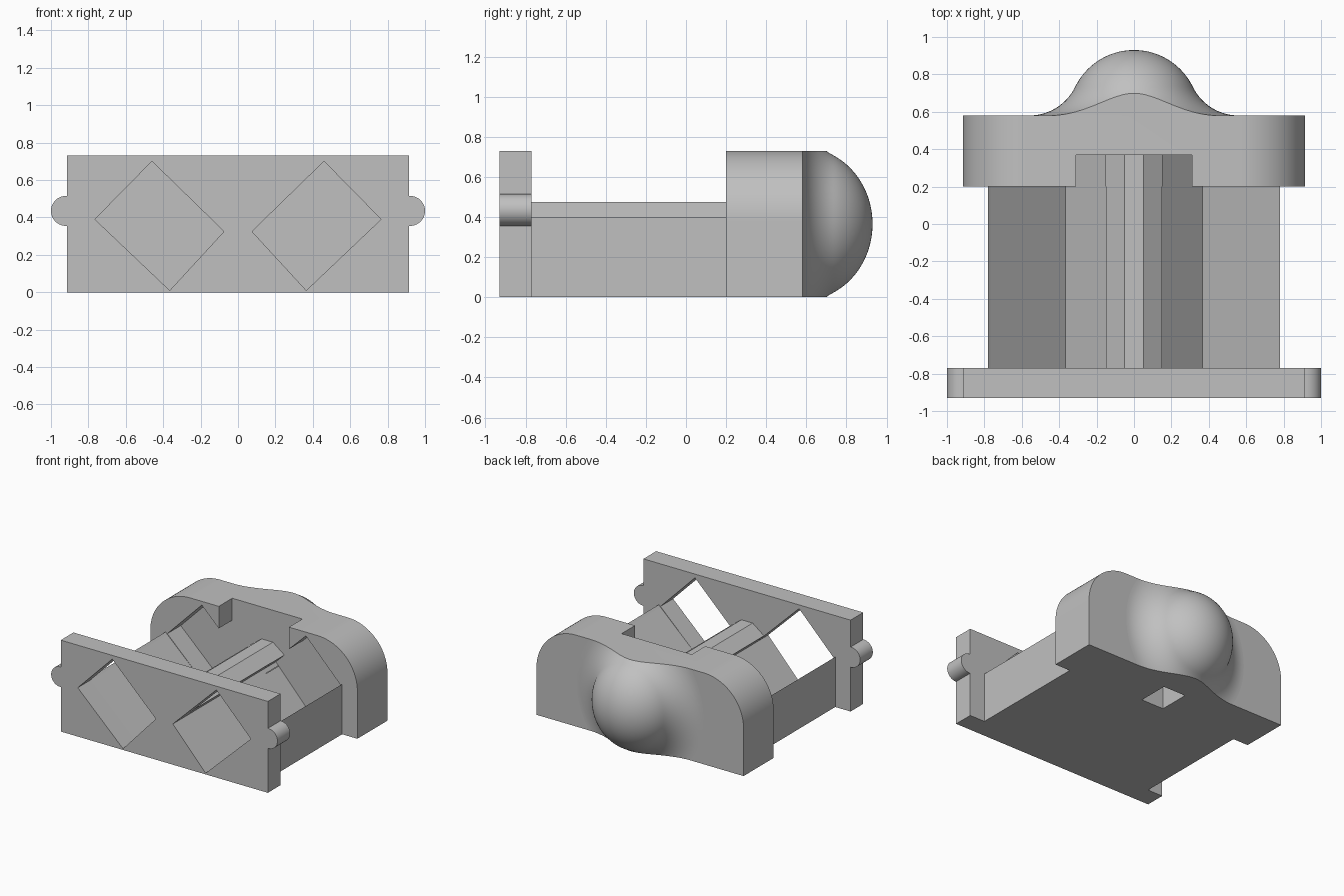
import bpy, bmesh, math
from mathutils import Matrix, Vector

cube = bpy.data.objects.get("Cube")
if cube:
    bpy.data.objects.remove(cube, do_unlink=True)

grey = bpy.data.materials.new("plain_grey")
grey.use_nodes = True
grey.diffuse_color = (0.53, 0.53, 0.53, 1)
grey.node_tree.nodes["Principled BSDF"].inputs["Base Color"].default_value = grey.diffuse_color

H = 0.73      # overall height
W = 0.915     # half width of the end blocks


def finish(bm, name):
    bmesh.ops.recalc_face_normals(bm, faces=bm.faces)
    mesh = bpy.data.meshes.new(name)
    bm.to_mesh(mesh)
    bm.free()
    mesh.materials.append(grey)
    obj = bpy.data.objects.new(name, mesh)
    bpy.context.collection.objects.link(obj)
    return obj


def prism(name, outline, y0, y1):
    """Extrude an x-z outline along y."""
    bm = bmesh.new()
    face = bm.faces.new([bm.verts.new((x, y0, z)) for x, z in outline])
    new = bmesh.ops.extrude_face_region(bm, geom=[face])["geom"]
    bmesh.ops.translate(bm, vec=(0, y1 - y0, 0),
                        verts=[v for v in new if isinstance(v, bmesh.types.BMVert)])
    return finish(bm, name)


def mirrored(half):
    """Complete a right-hand outline with its left-hand reflection."""
    return half + [(-x, z) for x, z in reversed(half)]


def activate(obj):
    bpy.ops.object.select_all(action="DESELECT")
    obj.select_set(True)
    bpy.context.view_layer.objects.active = obj


def smooth(obj):
    activate(obj)
    bpy.ops.object.shade_smooth_by_angle(angle=math.radians(30))


def cut(obj, outline, y0, y1):
    cutter = prism("cutter", outline, y0, y1)
    cutter.hide_render = True
    activate(obj)
    mod = obj.modifiers.new("cut", "BOOLEAN")
    mod.operation = "DIFFERENCE"
    mod.solver = "EXACT"
    mod.object = cutter
    bpy.ops.object.modifier_apply(modifier=mod.name)
    bpy.data.objects.remove(cutter, do_unlink=True)


def arc(cx, cz, r, a0, a1, n):
    steps = [math.radians(a0 + (a1 - a0) * i / n) for i in range(n + 1)]
    return [(cx + r * math.cos(a), cz + r * math.sin(a)) for a in steps]


diamond = [(0.46, 0.70), (0.765, 0.39), (0.365, 0.01), (0.075, 0.325)]
diamonds = [diamond, [(-x, z) for x, z in diamond]]

# Front plate with two diamond openings
front_plate = prism("front_plate", mirrored([(W, 0), (W, H)]), -0.93, -0.77)
for d in diamonds:
    cut(front_plate, d, -1.1, -0.6)

# Round side pins
for side, name in ((1, "left_pin"), (-1, "right_pin")):
    half = [(0.9, 0.355)] + arc(0.92, 0.435, 0.08, -90, 90, 24) + [(0.9, 0.515)]
    smooth(prism(name, [(side * x, z) for x, z in half], -0.93, -0.77))

# Cradle with two V channels and a chamfered centre rib
cradle = [(0.78, 0), (0.78, 0.4), (0.765, 0.385), (0.365, 0.01),
          (0.075, 0.325), (0.15, 0.4), (0.05, 0.475)]
prism("channel_cradle", mirrored(cradle), -0.77, 0.2)

# Back block with rounded shoulders, sockets, top notch and bottom hole
R = 0.35
back_block = prism("back_block", mirrored([(W, 0)] + arc(W - R, H - R, R, 0, 90, 24)), 0.2, 0.58)
for d in diamonds:
    cut(back_block, d, 0.1, 0.37)
cut(back_block, mirrored([(0.05, 0.475), (0.17, 0.385), (0.31, 0.5), (0.31, 0.9)]), 0.1, 0.37)
cut(back_block, mirrored([(0.1, -0.1), (0.1, 0.3)]), 0.21, 0.46)
smooth(back_block)

# Rear dome blending into the block through a concave fillet
dome_r, fillet_r, foot = 0.35, 0.273, 0.56
join = math.degrees(math.atan2(fillet_r, foot))
profile = arc(0, 0.58, dome_r, 90, join, 24)
profile += arc(foot, 0.58 + fillet_r, fillet_r, 180 + join, 270, 16)[1:]
profile += [(foot, 0.56), (0, 0.56)]
bm = bmesh.new()
verts = [bm.verts.new((r, y, 0)) for r, y in profile]
edges = [bm.edges.new(pair) for pair in zip(verts, verts[1:])]
bmesh.ops.spin(bm, geom=verts + edges, cent=(0, 0, 0), axis=(0, 1, 0),
               angle=math.tau, steps=72)
bmesh.ops.remove_doubles(bm, verts=bm.verts, dist=0.0005)
bmesh.ops.transform(bm, verts=bm.verts,
                    matrix=Matrix.Translation((0, 0, H / 2)) @ Matrix.Scale(1.09, 4, Vector((0, 0, 1))))
for z, up in ((0, -1), (H, 1)):
    res = bmesh.ops.bisect_plane(bm, geom=bm.verts[:] + bm.edges[:] + bm.faces[:],
                                 plane_co=(0, 0, z), plane_no=(0, 0, up), clear_outer=True)
    rim = [e for e in res["geom_cut"] if isinstance(e, bmesh.types.BMEdge)]
    bmesh.ops.edgeloop_fill(bm, edges=rim)
smooth(finish(bm, "rear_dome"))
